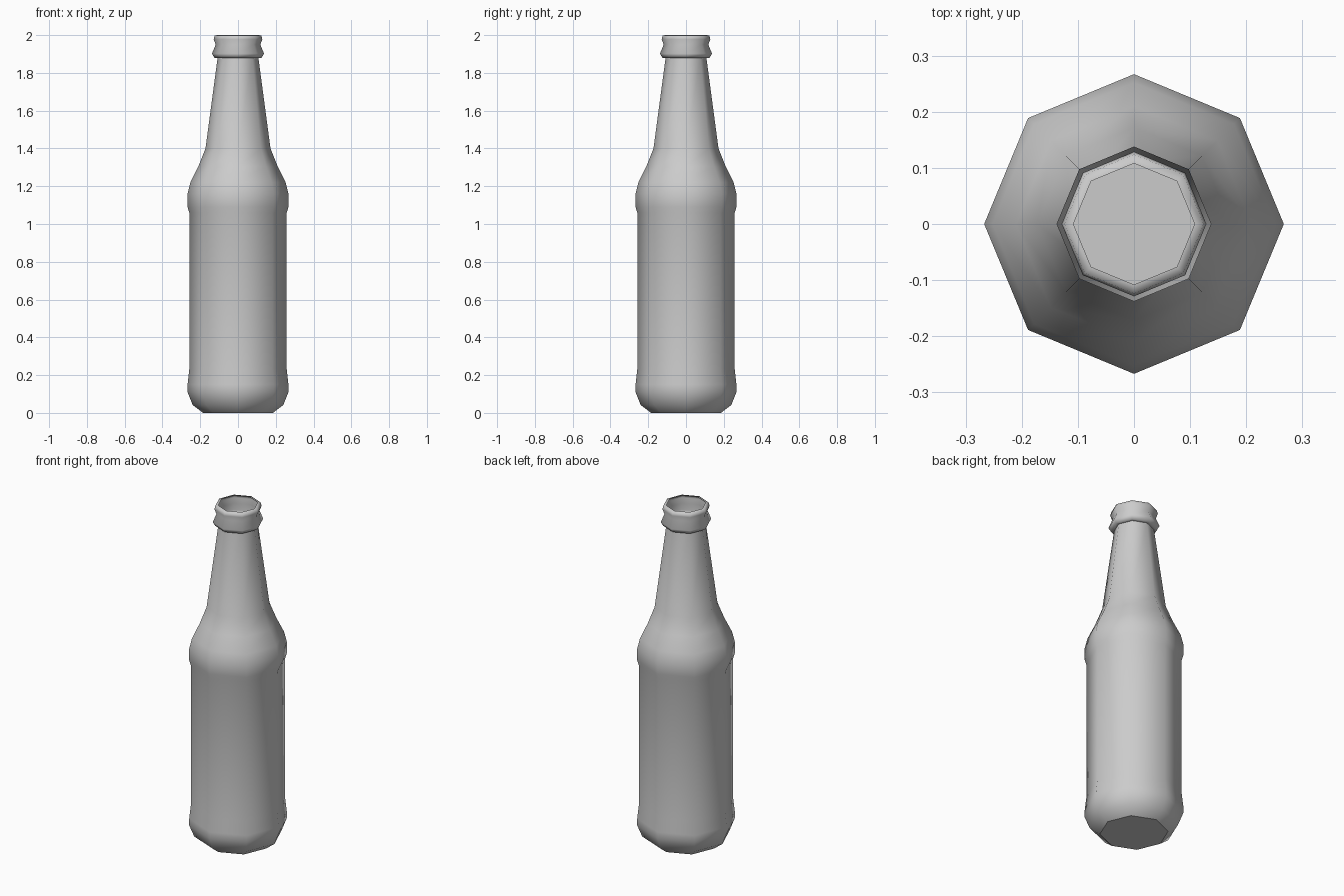
import bpy, bmesh
from math import sin, cos, pi

if "Cube" in bpy.data.objects:
    bpy.data.objects.remove(bpy.data.objects["Cube"])

SIDES = 8

# Outer profile (radius, height), from base to the open mouth
profile = [
    (0.185, 0.0), (0.24, 0.042), (0.267, 0.11), (0.267, 0.15), (0.258, 0.23),
    (0.258, 1.06), (0.267, 1.09), (0.267, 1.16), (0.252, 1.22), (0.21, 1.305),
    (0.172, 1.40), (0.108, 1.88),
    (0.125, 1.88), (0.138, 1.902), (0.118, 1.95), (0.129, 1.978),
    (0.124, 1.998), (0.108, 2.0),
]
SHARP_RINGS = (0, 11)   # base edge and the joint under the lip

# Lathe the eight-sided bottle shell
bm = bmesh.new()
rings = [[bm.verts.new((r * cos(2 * pi * i / SIDES), r * sin(2 * pi * i / SIDES), z))
          for i in range(SIDES)] for r, z in profile]
for low, high in zip(rings, rings[1:]):
    for i in range(SIDES):
        j = (i + 1) % SIDES
        bm.faces.new((low[i], low[j], high[j], high[i]))

# Flat base
bm.faces.new(list(reversed(rings[0])))

# Smooth shading with crisp base and lip joint
for face in bm.faces:
    face.smooth = True
for k in SHARP_RINGS:
    for i in range(SIDES):
        bm.edges.get((rings[k][i], rings[k][(i + 1) % SIDES])).smooth = False

mesh = bpy.data.meshes.new("bottle")
bm.to_mesh(mesh)
bm.free()
bottle = bpy.data.objects.new("bottle", mesh)
bpy.context.collection.objects.link(bottle)
